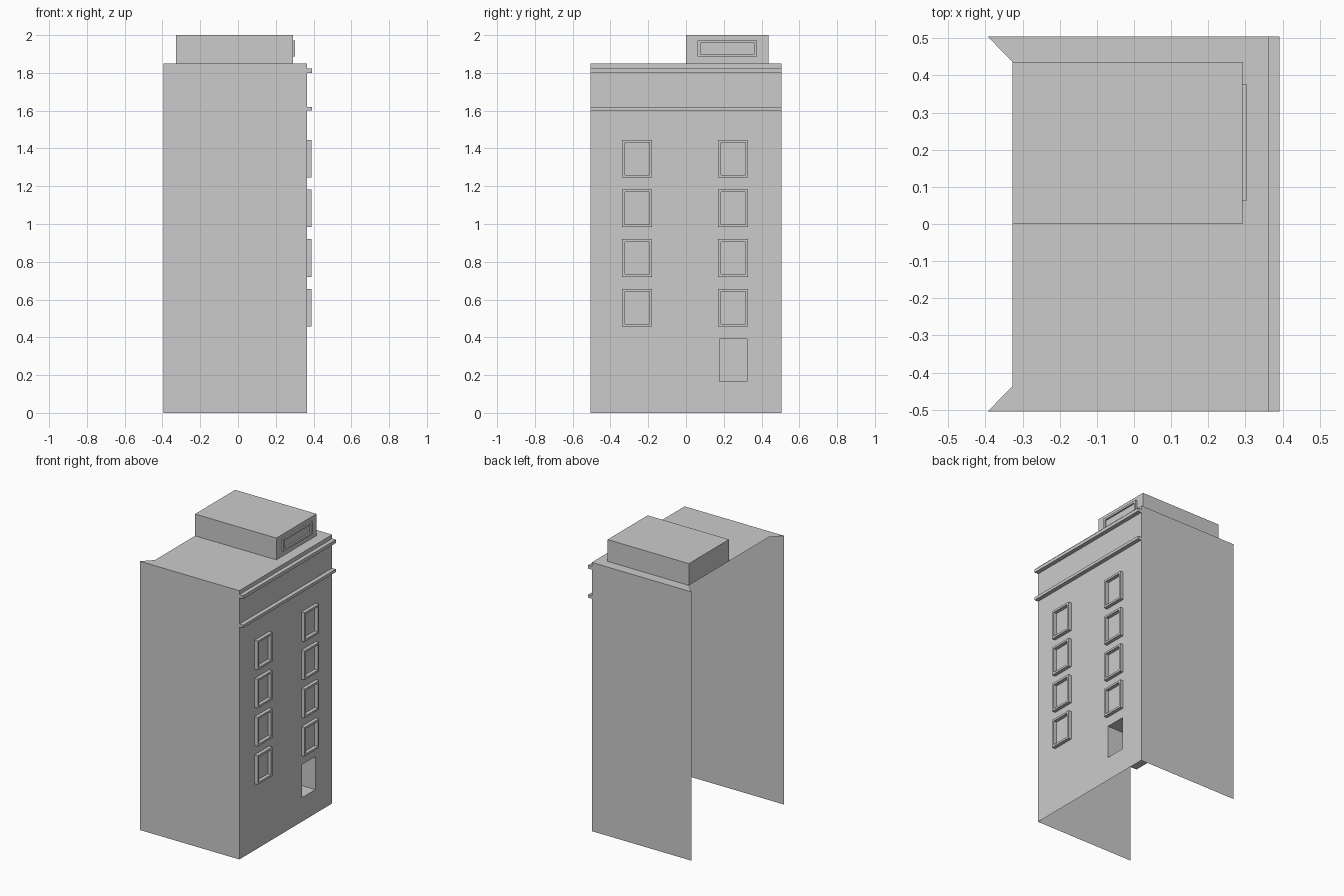
import bpy

if "Cube" in bpy.data.objects:
    bpy.data.objects.remove(bpy.data.objects["Cube"])

X0, X1, Y, H = -0.394, 0.364, 0.505, 1.85   # shell extents
RX, RY = -0.327, 0.436                      # mitred roof notch
DOOR_Y, DOOR_Z, DOOR_DEPTH = (0.178, 0.322), (0.165, 0.392), 0.235


def mesh(name, verts, faces):
    me = bpy.data.meshes.new(name)
    me.from_pydata(verts, [], faces)
    me.update()
    ob = bpy.data.objects.new(name, me)
    bpy.context.collection.objects.link(ob)
    return ob


def box(name, xs, ys, zs, skip=()):
    """Box with some sides left open: any of -x +x -y +y -z +z."""
    v = [(x, y, z) for x in xs for y in ys for z in zs]
    sides = {"-x": (0, 1, 3, 2), "+x": (4, 6, 7, 5), "-y": (0, 4, 5, 1),
             "+y": (2, 3, 7, 6), "-z": (0, 2, 6, 4), "+z": (1, 5, 7, 3)}
    return mesh(name, v, [f for k, f in sides.items() if k not in skip])


def frame(name, x, depth, ys, zs, border=0.014):
    """Rectangular surround standing out from a wall facing +x."""
    def loop(px, b):
        (a, c), (d, e) = ys, zs
        return [(px, a + b, d + b), (px, c - b, d + b),
                (px, c - b, e - b), (px, a + b, e - b)]
    v = loop(x, 0) + loop(x + depth, 0) + loop(x + depth, border) + loop(x, border)
    f = [(4 * r + i, 4 * r + (i + 1) % 4, 4 * r + 4 + (i + 1) % 4, 4 * r + 4 + i)
         for r in range(3) for i in range(4)]
    return mesh(name, v, f)


# Side walls (single skins, the rear and bottom stay open)
mesh("side_wall_near", [(X0, -Y, 0), (X1, -Y, 0), (X1, -Y, H), (X0, -Y, H)], [(0, 1, 2, 3)])
mesh("side_wall_far", [(X0, Y, 0), (X1, Y, 0), (X1, Y, H), (X0, Y, H)], [(3, 2, 1, 0)])

# Street wall with the doorway left out of a 3 x 3 grid
gy, gz = [-Y, *DOOR_Y, Y], [0, *DOOR_Z, H]
mesh("street_wall", [(X1, y, z) for z in gz for y in gy],
     [(4 * r + c, 4 * r + c + 1, 4 * r + c + 5, 4 * r + c + 4)
      for r in range(3) for c in range(3) if (r, c) != (1, 1)])

# Doorway recess
recess = box("door_recess", (X1 - DOOR_DEPTH, X1), DOOR_Y, DOOR_Z, skip=("+x",))
recess.data.flip_normals()

# Flat roof with mitred rear corners
mesh("roof", [(X0, -Y, H), (X1, -Y, H), (X1, Y, H), (X0, Y, H), (RX, RY, H), (RX, -RY, H)],
     [(0, 1, 5), (1, 2, 4, 5), (2, 3, 4)])

# Cornice bands
for name, z in (("lower_cornice", (1.60, 1.62)), ("upper_cornice", (1.80, 1.823))):
    box(name, (X1, 0.392), (-Y, Y), z, skip=("-x",))

# Window surrounds: four floors, two columns
for row in range(4):
    z = 0.457 + 0.263 * row
    for side, ys in (("left", (-0.338, -0.18)), ("right", (0.17, 0.328))):
        frame(f"window_{side}_{row + 1}", X1, 0.024, ys, (z, z + 0.2))

# Rooftop room and its wide window
box("rooftop_room", (RX, 0.292), (0.0, RY), (H, 2.0), skip=("-z",))
frame("rooftop_window", 0.292, 0.011, (0.062, 0.377), (1.886, 1.972))
